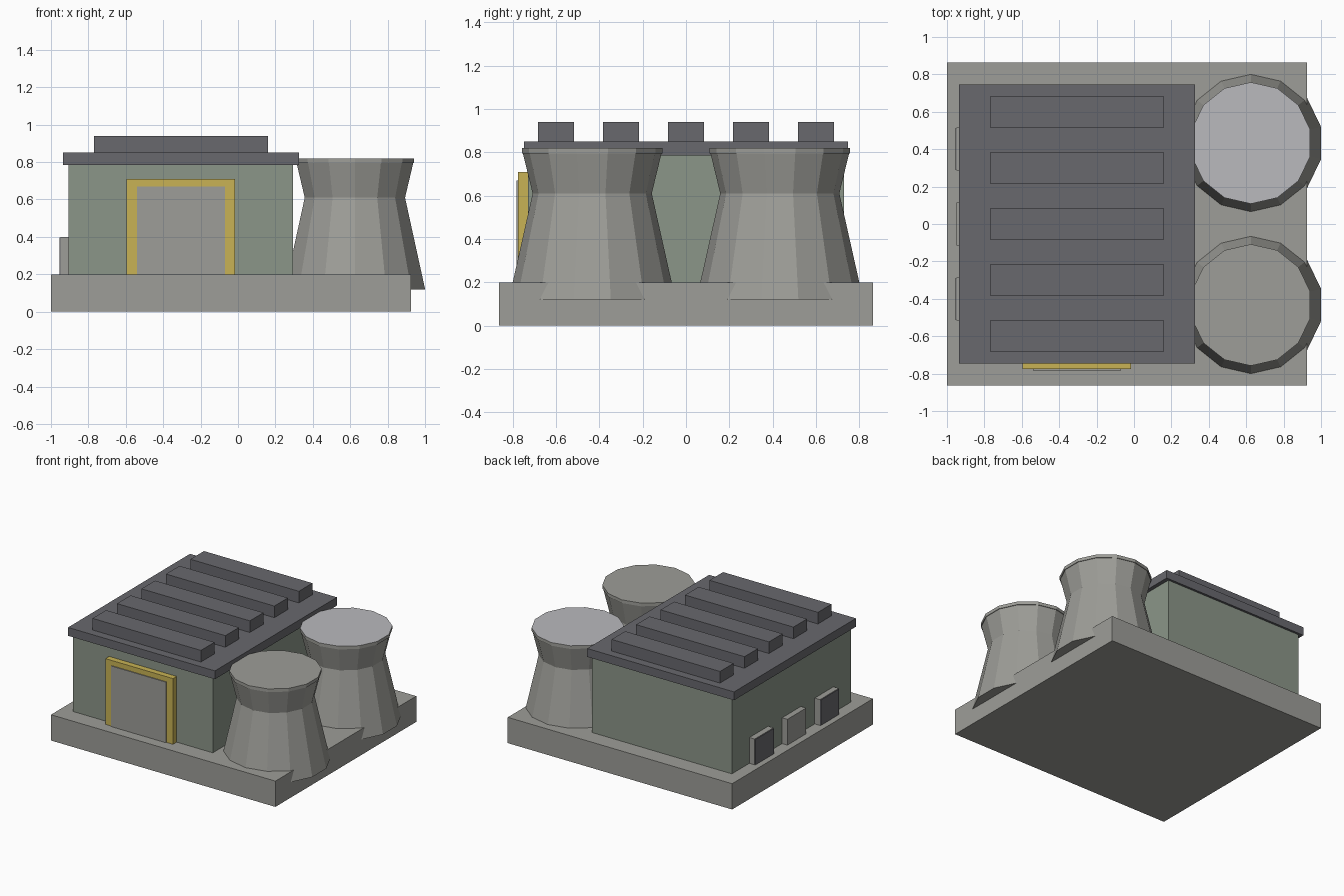
import bpy, bmesh
from math import pi, cos, sin

if "Cube" in bpy.data.objects:
    bpy.data.objects.remove(bpy.data.objects["Cube"])


def material(name, rgb):
    m = bpy.data.materials.new(name)
    m.diffuse_color = (*rgb, 1)
    m.use_nodes = True
    m.node_tree.nodes["Principled BSDF"].inputs["Base Color"].default_value = m.diffuse_color
    return m


concrete = material("concrete", (0.34, 0.34, 0.315))
wall = material("wall_green", (0.26, 0.305, 0.25))
roof = material("roof_grey", (0.14, 0.14, 0.155))
yellow = material("frame_yellow", (0.58, 0.45, 0.09))
pale = material("pale_cap", (0.49, 0.49, 0.51))


def finish(name, bm, *mats):
    bmesh.ops.recalc_face_normals(bm, faces=bm.faces)
    me = bpy.data.meshes.new(name)
    bm.to_mesh(me)
    bm.free()
    for m in mats:
        me.materials.append(m)
    ob = bpy.data.objects.new(name, me)
    bpy.context.collection.objects.link(ob)
    return ob


def box(name, x, y, z, mat):
    bm = bmesh.new()
    bmesh.ops.create_cube(bm, size=1)
    for v in bm.verts:
        v.co = [(r[0] + r[1]) / 2 + c * (r[1] - r[0]) for r, c in zip((x, y, z), v.co)]
    return finish(name, bm, mat)


def tower(name, cx, cy, profile, cap_mat, sides=14):
    bm = bmesh.new()
    rings = []
    for r, z in profile:
        angles = [2 * pi * (i + 0.5) / sides for i in range(sides)]
        rings.append([bm.verts.new((cx + r * cos(a), cy + r * sin(a), z)) for a in angles])
    for lo, hi in zip(rings, rings[1:]):
        for i in range(sides):
            j = (i + 1) % sides
            bm.faces.new((lo[i], lo[j], hi[j], hi[i]))
    bm.faces.new(rings[0][::-1])
    bm.faces.new(rings[-1]).material_index = 1
    return finish(name, bm, concrete, cap_mat)


# Slab, hall and roof
box("base_slab", (-1, 0.925), (-0.863, 0.863), (0, 0.2), concrete)
box("hall", (-0.905, 0.295), (-0.73, 0.73), (0.2, 0.785), wall)
box("roof_plate", (-0.935, 0.325), (-0.747, 0.747), (0.785, 0.85), roof)

# Roof ridges
for i in range(5):
    y = -0.6 + 0.3 * i
    box(f"roof_ridge_{i + 1}", (-0.77, 0.16), (y - 0.083, y + 0.083), (0.85, 0.94), roof)

# Front door with yellow surround
box("door_frame", (-0.595, -0.015), (-0.775, -0.73), (0.2, 0.71), yellow)
box("door_panel", (-0.54, -0.07), (-0.782, -0.73), (0.2, 0.67), concrete)

# Side vents on the left wall
for i, y in enumerate((-0.4, 0, 0.4)):
    box(f"vent_{i + 1}", (-0.95, -0.905), (y - 0.115, y + 0.115), (0.2, 0.4), concrete)
    if i != 1:
        box(f"vent_grille_{i + 1}", (-0.955, -0.95), (y - 0.112, y + 0.112), (0.2, 0.397), roof)

# Cooling towers, waisted with a short rim
profile = [(0.385, 0.12), (0.275, 0.61), (0.32, 0.795), (0.325, 0.795), (0.325, 0.82)]
tower("cooling_tower_front", 0.625, -0.433, profile, concrete)
tower("cooling_tower_back", 0.625, 0.433, profile, pale)
